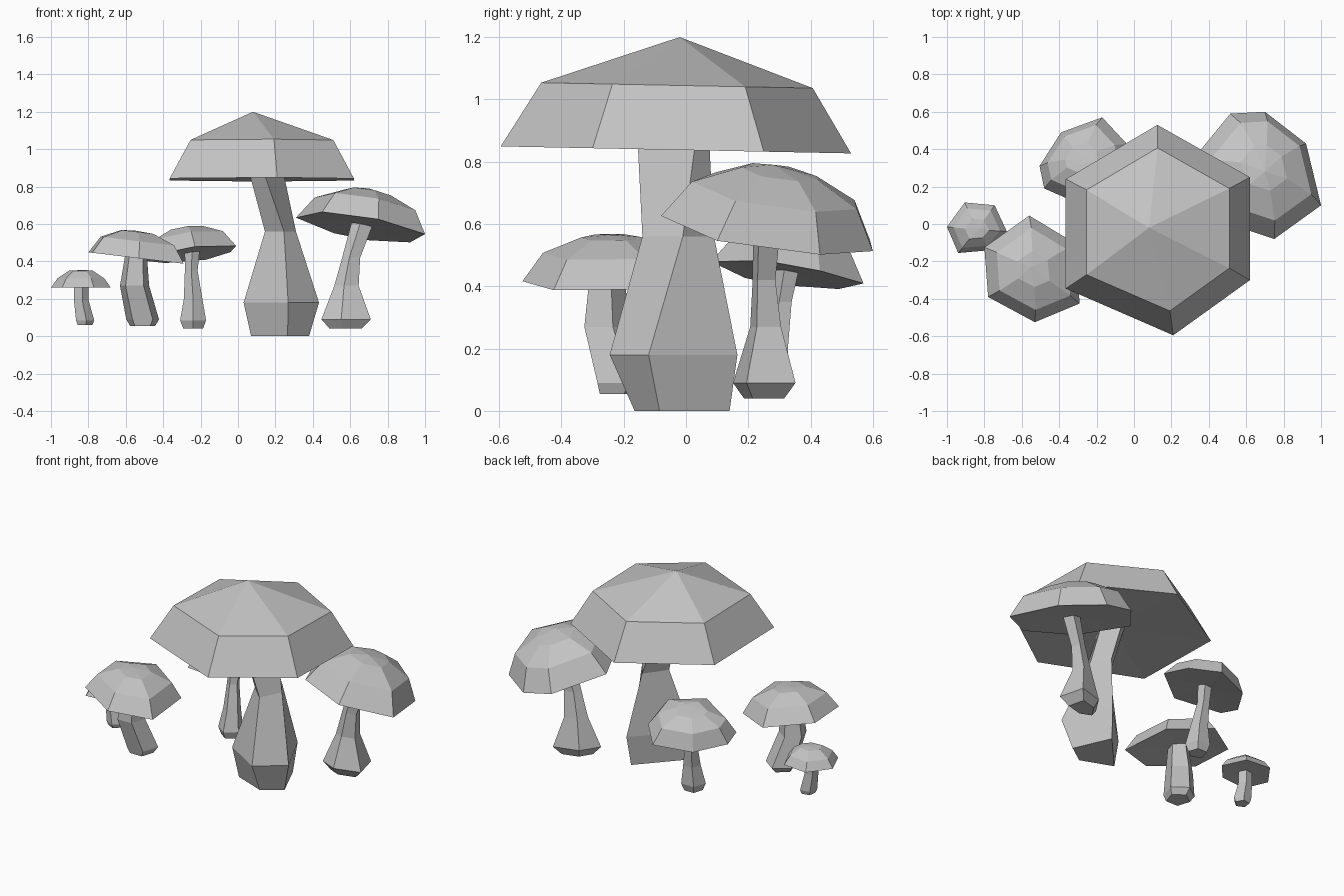
import bpy, bmesh, math
from mathutils import Vector

cube = bpy.data.objects.get("Cube")
if cube:
    bpy.data.objects.remove(cube, do_unlink=True)

grey = bpy.data.materials.new("plain grey")
grey.use_nodes = True
grey.diffuse_color = (0.55, 0.55, 0.55, 1)
grey.node_tree.nodes["Principled BSDF"].inputs["Base Color"].default_value = grey.diffuse_color


def finish(bm, name):
    """Turn the bmesh into a flat shaded object."""
    bmesh.ops.recalc_face_normals(bm, faces=bm.faces)
    mesh = bpy.data.meshes.new(name)
    bm.to_mesh(mesh)
    bm.free()
    mesh.materials.append(grey)
    bpy.context.collection.objects.link(bpy.data.objects.new(name, mesh))


def bridge(bm, lower, upper):
    """Join two rings of equal length with quads."""
    n = len(lower)
    for i in range(n):
        j = (i + 1) % n
        bm.faces.new((lower[i], lower[j], upper[j], upper[i]))


def fan(bm, ring, tip):
    """Close a ring with triangles to one point."""
    point = bm.verts.new(tip)
    for i in range(len(ring)):
        bm.faces.new((ring[i - 1], ring[i], point))


def cap(name, outline, middle, slope, profile, apex):
    """Faceted cap: tilted rim, (scale, lift) rings above it, pointed top, shallow underside."""
    bm = bmesh.new()
    centre = Vector(middle)
    normal = Vector((-slope[0], -slope[1], 1))
    rim_points = []
    for x, y in outline:
        dx, dy = x - centre.x, y - centre.y
        rim_points.append(Vector((x, y, centre.z + slope[0] * dx + slope[1] * dy)))

    rings = []
    for scale, lift in [(1, 0)] + profile:
        rings.append([bm.verts.new(centre + (p - centre) * scale + normal * lift)
                      for p in rim_points])
    for lower, upper in zip(rings, rings[1:]):
        bridge(bm, lower, upper)
    fan(bm, rings[-1], apex)
    fan(bm, rings[0], centre + normal * profile[0][1] * 0.1)
    finish(bm, name)


def pentagon(phase):
    """Regular five sided outline of radius one."""
    angles = [math.radians(phase) + math.tau * i / 5 for i in range(5)]
    return [(math.cos(a), math.sin(a)) for a in angles]


def scaled(outline, rings):
    """Place the outline at each (x, y, z, scale) as (z, points)."""
    return [(z, [(x + px * s, y + py * s) for px, py in outline]) for x, y, z, s in rings]


def stem(name, rings):
    """Faceted stem lofted through (z, points) rings."""
    bm = bmesh.new()
    loops = [[bm.verts.new((x, y, z)) for x, y in points] for z, points in rings]
    for lower, upper in zip(loops, loops[1:]):
        bridge(bm, lower, upper)
    bm.faces.new(loops[0])
    bm.faces.new(loops[-1])
    finish(bm, name)


# Large central mushroom with a four sided, slightly twisted stem
cap("large_cap",
    [(.125, .53), (.62, .25), (.62, -.3), (.21, -.595), (-.365, -.345), (-.365, .24)],
    (.13, -.035, .838), (0, -.02), [(.775, .207)], (.08, -.02, 1.2))
stem("large_stem", [
    (0, [(.07, -.09), (.265, -.165), (.38, -.085), (.28, .14)]),
    (.18, [(.03, -.1), (.268, -.245), (.433, -.12), (.295, .165)]),
    (.56, [(.144, -.04), (.246, -.14), (.31, -.01), (.24, .09)]),
    (.86, [(.064, -.01), (.144, -.155), (.246, .03), (.14, .075)])])

# Leaning mushroom on the left side
cap("leaning_cap",
    [(.75, -.08), (1, .1), (.92, .43), (.7, .6), (.515, .59), (.31, .34), (.45, .02)],
    (.66, .27, .58), (-.19, -.18), [(.78, .12), (.36, .185)], (.7, .28, .79))
stem("leaning_stem", scaled(
    [(-1, -.4), (-.2, -.75), (1, -.42), (.7, .77), (-.45, .45)],
    [(.575, .25, .04, .085), (.578, .25, .09, .132), (.58, .255, .27, .065),
     (.605, .25, .42, .048), (.67, .26, .62, .06)]))

# Medium mushroom at the front
cap("front_cap",
    [(-.8, -.125), (-.78, -.39), (-.53, -.525), (-.29, -.425), (-.32, -.1), (-.56, .045)],
    (-.56, -.24, .42), (-.12, 0), [(.77, .09), (.34, .138)], (-.55, -.23, .565))
stem("front_stem", scaled(pentagon(-54),
     [(-.51, -.22, .055, .07), (-.51, -.21, .09, .092), (-.553, -.26, .27, .082),
      (-.545, -.26, .44, .06)]))

# Medium mushroom at the back
cap("back_cap",
    [(-.48, .19), (-.505, .31), (-.39, .49), (-.17, .57), (-.04, .43), (-.01, .25), (-.23, .08)],
    (-.26, .33, .435), (.14, -.16), [(.77, .09), (.36, .138)], (-.23, .33, .588))
stem("back_stem", scaled(pentagon(-90),
     [(-.24, .27, .04, .055), (-.24, .27, .085, .073), (-.24, .285, .2, .052),
      (-.25, .31, .35, .036), (-.245, .33, .46, .042)]))

# Small mushroom on the right side
cap("small_cap",
    [(-1, -.015), (-.905, .115), (-.745, .1), (-.68, -.04), (-.77, -.14), (-.94, -.155)],
    (-.84, -.03, .26), (0, 0), [(.78, .05), (.4, .09)], (-.82, -.02, .355))
stem("small_stem", scaled(pentagon(-80),
     [(-.82, -.03, .06, .042), (-.82, -.03, .085, .052), (-.84, -.03, .19, .042),
      (-.84, -.03, .27, .042)]))
